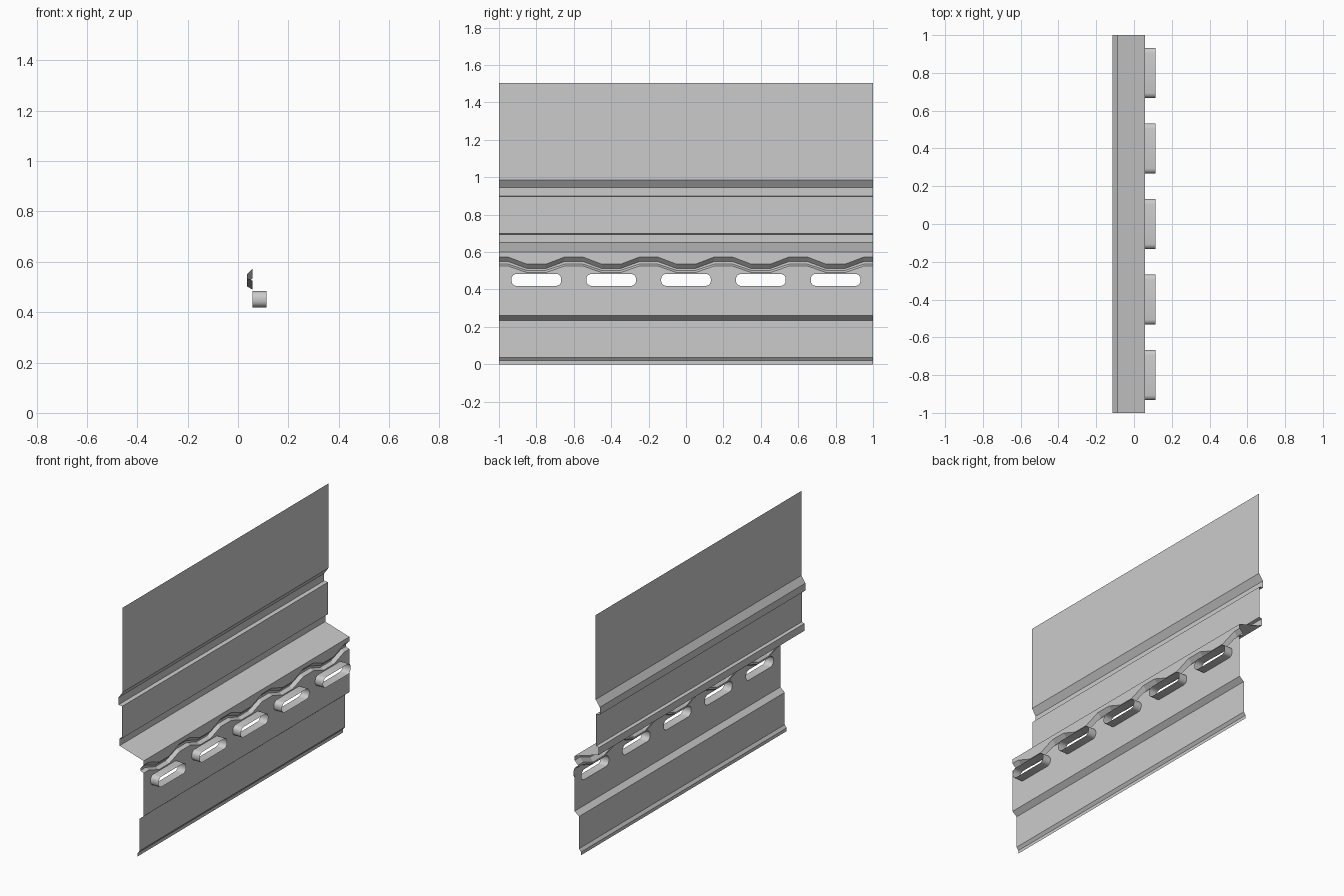
import bpy, bmesh, math

if "Cube" in bpy.data.objects:
    bpy.data.objects.remove(bpy.data.objects["Cube"])

FACE_X, GROOVE_X, TIP_X = 0.058, 0.035, 0.113


def loft(name, rows, closed=False):
    """Skin quads between successive rows of points."""
    verts = [p for r in rows for p in r]
    n = len(rows[0])
    faces = []
    for i in range(len(rows) - 1):
        for j in range(n if closed else n - 1):
            k = (j + 1) % n
            faces.append((i * n + j, (i + 1) * n + j, (i + 1) * n + k, i * n + k))
    return make(name, verts, faces)


def make(name, verts, faces):
    me = bpy.data.meshes.new(name)
    me.from_pydata(verts, [], faces)
    me.update()
    ob = bpy.data.objects.new(name, me)
    bpy.context.collection.objects.link(ob)
    return ob


def strip(name, profile):
    """Straight folded sheet along y from an (x, z) profile."""
    return loft(name, [[(x, -1, z), (x, 1, z)] for x, z in profile])


# Trapezoid wave: troughs above each slot, crests between them
ys = [-1.0]
for c in range(-5, 5):
    ys += [c * 0.2 + 0.05, c * 0.2 + 0.15]
ys.append(1.0)


def wave(x, low, high):
    def z(y):
        d = abs((y + 0.2) % 0.4 - 0.2)
        return low + (high - low) * min(max((d - 0.05) / 0.1, 0), 1)
    return [(x, y, z(y)) for y in ys]


# Upper sheet with folded bead and sloping shelf
strip("upper_sheet", [(-0.085, 1.505), (-0.085, 0.985), (-0.113, 0.945),
                      (-0.113, 0.90), (-0.088, 0.897), (-0.088, 0.70),
                      (-0.106, 0.695), (-0.106, 0.65), (FACE_X, 0.60)])

# Wavy groove below the shelf
lower_wave = wave(FACE_X, 0.49, 0.525)
loft("wavy_groove", [[(FACE_X, y, 0.60) for y in ys],
                     wave(FACE_X, 0.535, 0.573),
                     wave(GROOVE_X, 0.512, 0.549),
                     wave(GROOVE_X, 0.502, 0.535),
                     lower_wave])


def slot_loop(cy, x, hw=0.133, z0=0.419, z1=0.483, r=0.027, seg=4):
    """Rounded slot outline in the y-z plane."""
    pts = []
    corners = [(cy + hw - r, z1 - r), (cy - hw + r, z1 - r),
               (cy - hw + r, z0 + r), (cy + hw - r, z0 + r)]
    for q, (y, z) in enumerate(corners):
        for s in range(seg + 1):
            a = math.pi / 2 * (q + s / seg)
            pts.append((x, y + r * math.cos(a), z + r * math.sin(a)))
    return pts


centres = [i * 0.4 for i in range(-2, 3)]

# Slotted panel, filled around the slot outlines
bm = bmesh.new()
edges = []
outline = lower_wave + [(FACE_X, 1, 0.26), (FACE_X, -1, 0.26)]
for loop in [outline] + [slot_loop(c, FACE_X) for c in centres]:
    vs = [bm.verts.new(p) for p in loop]
    edges += [bm.edges.new((vs[i - 1], vs[i])) for i in range(len(vs))]
bmesh.ops.triangle_fill(bm, use_beauty=True, edges=edges, normal=(1, 0, 0))
bmesh.ops.dissolve_limit(bm, angle_limit=0.01, verts=bm.verts[:], edges=bm.edges[:])
for f in bm.faces:
    f.normal_update()
    if f.normal.x < 0:
        f.normal_flip()
panel = make("slotted_panel", [], [])
bm.to_mesh(panel.data)
bm.free()

# Open sleeves standing out from the slots
for i, c in enumerate(centres):
    ob = loft(f"slot_sleeve_{i + 1}", [slot_loop(c, TIP_X), slot_loop(c, FACE_X)], closed=True)
    ob.data.shade_smooth()

# Lower skirt with a step and a bottom lip
strip("lower_skirt", [(FACE_X, 0.26), (0.028, 0.235), (0.028, 0.037),
                      (0.015, 0.02), (0.015, 0.0)])
